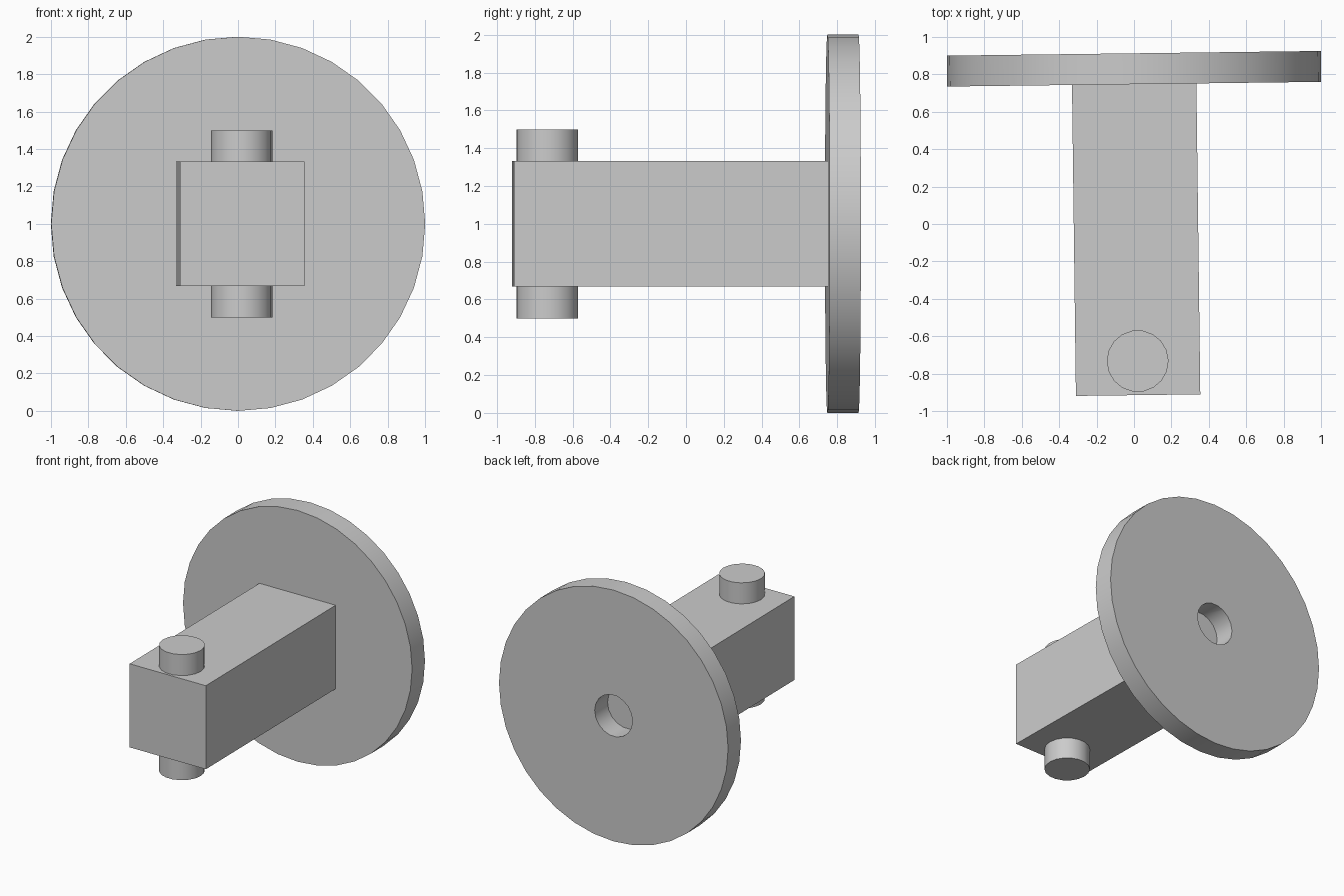
import bpy
import math
from mathutils import Matrix, Vector

cube = bpy.data.objects.get("Cube")
if cube:
    bpy.data.objects.remove(cube, do_unlink=True)

grey = bpy.data.materials.new("light grey")
grey.use_nodes = True
grey.diffuse_color = (0.6, 0.6, 0.6, 1)
grey.node_tree.nodes["Principled BSDF"].inputs["Base Color"].default_value = (0.6, 0.6, 0.6, 1)

# The whole assembly is turned slightly about the disc centre
PLACE = Matrix.Translation((0, 0.83, 1)) @ Matrix.Rotation(math.radians(0.72), 4, "Z")
FACE_BACK = Matrix.Rotation(math.pi / 2, 4, "X")
THICK = 0.165


def finish(obj, name, local):
    obj.name = name
    obj.data.materials.append(grey)
    obj.matrix_world = PLACE @ local
    return obj


def cylinder(name, radius, depth, sides, local):
    bpy.ops.mesh.primitive_cylinder_add(vertices=sides, radius=radius, depth=depth)
    obj = bpy.context.object
    # start the ring of vertices on the x axis
    obj.data.transform(Matrix.Rotation(math.pi / 2, 4, "Z"))
    return finish(obj, name, local)


# Round plate with a central hole
disc = cylinder("round_plate", 1.0, THICK, 36, FACE_BACK)
cutter = cylinder("hole_cutter", 0.165, THICK * 2, 18, FACE_BACK)
cut = disc.modifiers.new("hole", "BOOLEAN")
cut.object = cutter
cut.solver = "EXACT"
bpy.context.view_layer.objects.active = disc
bpy.ops.object.modifier_apply(modifier=cut.name)
bpy.data.objects.remove(cutter, do_unlink=True)

# Square arm reaching forward from the plate
front, back = -1.745, -THICK / 2
bpy.ops.mesh.primitive_cube_add(size=1)
arm = bpy.context.object
arm.data.transform(Matrix.Diagonal((0.665, back - front, 0.665, 1)))
finish(arm, "square_arm", Matrix.Translation((0, (front + back) / 2, 0)))

# Pegs above and below the arm's end
parts = [disc]
for name, side in (("upper_peg", 1), ("lower_peg", -1)):
    spot = Matrix.Translation(Vector((0, -1.563, side * 0.416)))
    parts.append(cylinder(name, 0.165, 0.168, 18, spot))

# Smooth round walls, sharp rims
for obj in parts:
    bpy.ops.object.select_all(action="DESELECT")
    obj.select_set(True)
    bpy.context.view_layer.objects.active = obj
    bpy.ops.object.shade_smooth_by_angle(angle=math.radians(30))
